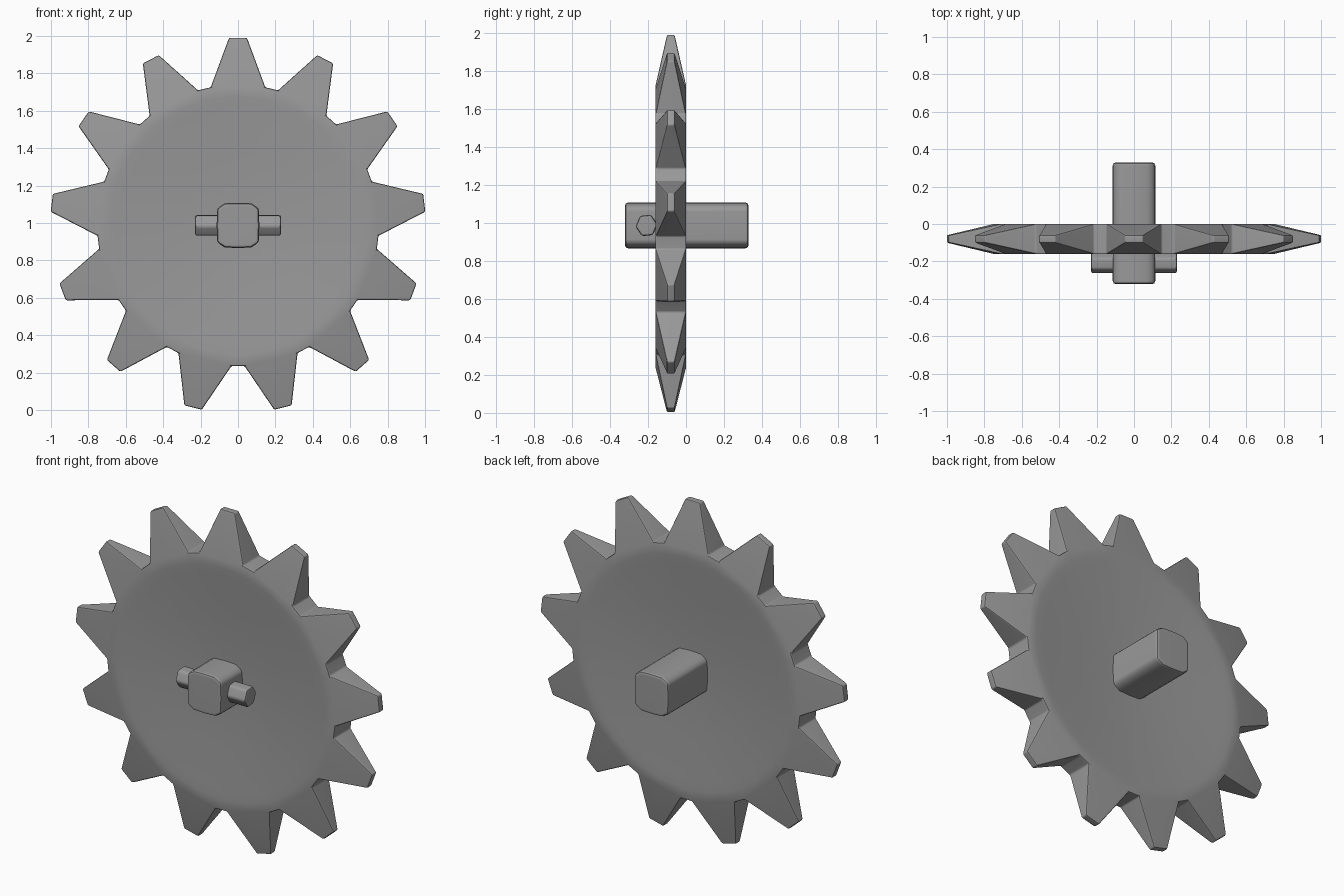
import bpy, bmesh, math
from mathutils import Vector

cube = bpy.data.objects.get("Cube")
if cube:
    bpy.data.objects.remove(cube, do_unlink=True)

CENTRE_Z = 0.987
WHEEL_Y = -0.08
TEETH = 13

grey = bpy.data.materials.new("plain grey")
grey.use_nodes = True
colour = (0.32, 0.32, 0.32, 1)
grey.diffuse_color = colour
for node in grey.node_tree.nodes:
    if node.type == 'BSDF_PRINCIPLED':
        node.inputs["Base Color"].default_value = colour


def finish(bm, name, bevel):
    """Turn a bmesh into a softly bevelled, smooth shaded object."""
    bmesh.ops.recalc_face_normals(bm, faces=bm.faces)
    mesh = bpy.data.meshes.new(name)
    bm.to_mesh(mesh)
    bm.free()
    mesh.materials.append(grey)
    ob = bpy.data.objects.new(name, mesh)
    bpy.context.collection.objects.link(ob)
    bpy.ops.object.select_all(action='DESELECT')
    ob.select_set(True)
    bpy.context.view_layer.objects.active = ob
    mod = ob.modifiers.new("soft edges", 'BEVEL')
    mod.width = bevel
    mod.segments = 2
    mod.limit_method = 'ANGLE'
    mod.angle_limit = math.radians(30)
    bpy.ops.object.modifier_apply(modifier=mod.name)
    bpy.ops.object.shade_smooth_by_angle(angle=math.radians(35))
    normals = ob.modifiers.new("even shading", 'WEIGHTED_NORMAL')
    normals.keep_sharp = True
    return ob


def polar(r, angle, side, offset=0.0):
    """Point on the wheel: angle runs clockwise from the top."""
    s, c = math.sin(angle), math.cos(angle)
    return Vector((r * s + offset * c, WHEEL_Y + side, CENTRE_Z + r * c - offset * s))


def prism(name, start, end, bevel):
    """Straight bar between two matching outlines."""
    bm = bmesh.new()
    a = [bm.verts.new(p) for p in start]
    b = [bm.verts.new(p) for p in end]
    bm.faces.new(a)
    bm.faces.new(b)
    for i in range(len(a)):
        j = (i + 1) % len(a)
        bm.faces.new((a[i], a[j], b[j], b[i]))
    return finish(bm, name, bevel)


# Toothed wheel: root outline, tapered teeth and shallow dished faces
def build_wheel():
    bm = bmesh.new()
    step = math.tau / TEETH
    roots, tips = {}, {}
    dish = [(0.69, 0.080), (0.64, 0.075), (0.4, 0.058), (0.1, 0.04)]
    for side in (-1, 1):
        root, tip = [], []
        for i in range(TEETH):
            a = i * step
            left = polar(0.752, a - step / 2, side * 0.08, 0.035)
            right = polar(0.752, a + step / 2, side * 0.08, -0.035)
            root += [bm.verts.new(p) for p in (left, (left + right) / 2, right)]
            tip += [bm.verts.new(polar(1.003, a, side * 0.02, o)) for o in (-0.048, 0.048)]
        n = len(root)
        angles = [math.atan2(v.co.x, v.co.z - CENTRE_Z) for v in root]
        ring = root
        for r, half in dish:
            inner = [bm.verts.new(polar(r, a, side * half)) for a in angles]
            for k in range(n):
                m = (k + 1) % n
                bm.faces.new((ring[k], ring[m], inner[m], inner[k]))
            ring = inner
        bm.faces.new(ring)
        for i in range(TEETH):
            l, mid, r = root[3 * i:3 * i + 3]
            bm.faces.new((l, tip[2 * i], tip[2 * i + 1], r, mid))
        roots[side], tips[side] = root, tip

    # Outer walls: tooth flanks, tooth tips and valley floors
    for i in range(TEETH):
        path = {}
        for s in (-1, 1):
            root, tip = roots[s], tips[s]
            path[s] = [root[3 * i], tip[2 * i], tip[2 * i + 1],
                       root[3 * i + 2], root[(3 * i + 3) % len(root)]]
        f, b = path[-1], path[1]
        for k in range(4):
            bm.faces.new((f[k], f[k + 1], b[k + 1], b[k]))
    return finish(bm, "toothed_wheel", 0.008)


build_wheel()

# Square axle with gently bulging sides
quarter = [(0.114, 0.0), (0.112, 0.092), (0.07, 0.118), (0.0, 0.121)]
half = quarter + [(-x, z) for x, z in reversed(quarter[:-1])]
outline = half + [(x, -z) for x, z in reversed(half[1:-1])]
prism("axle",
      [(x, -0.322, CENTRE_Z + z) for x, z in outline],
      [(x, 0.33, CENTRE_Z + z) for x, z in outline], 0.018)

# Six-sided cross pin through the front of the axle
hexagon = [(math.cos(k * math.tau / 6 + 0.1) * 0.058, math.sin(k * math.tau / 6 + 0.1) * 0.062)
           for k in range(6)]
prism("cross_pin",
      [(-0.23, -0.208 + y, CENTRE_Z + z) for y, z in hexagon],
      [(0.23, -0.208 + y, CENTRE_Z + z) for y, z in hexagon], 0.012)
